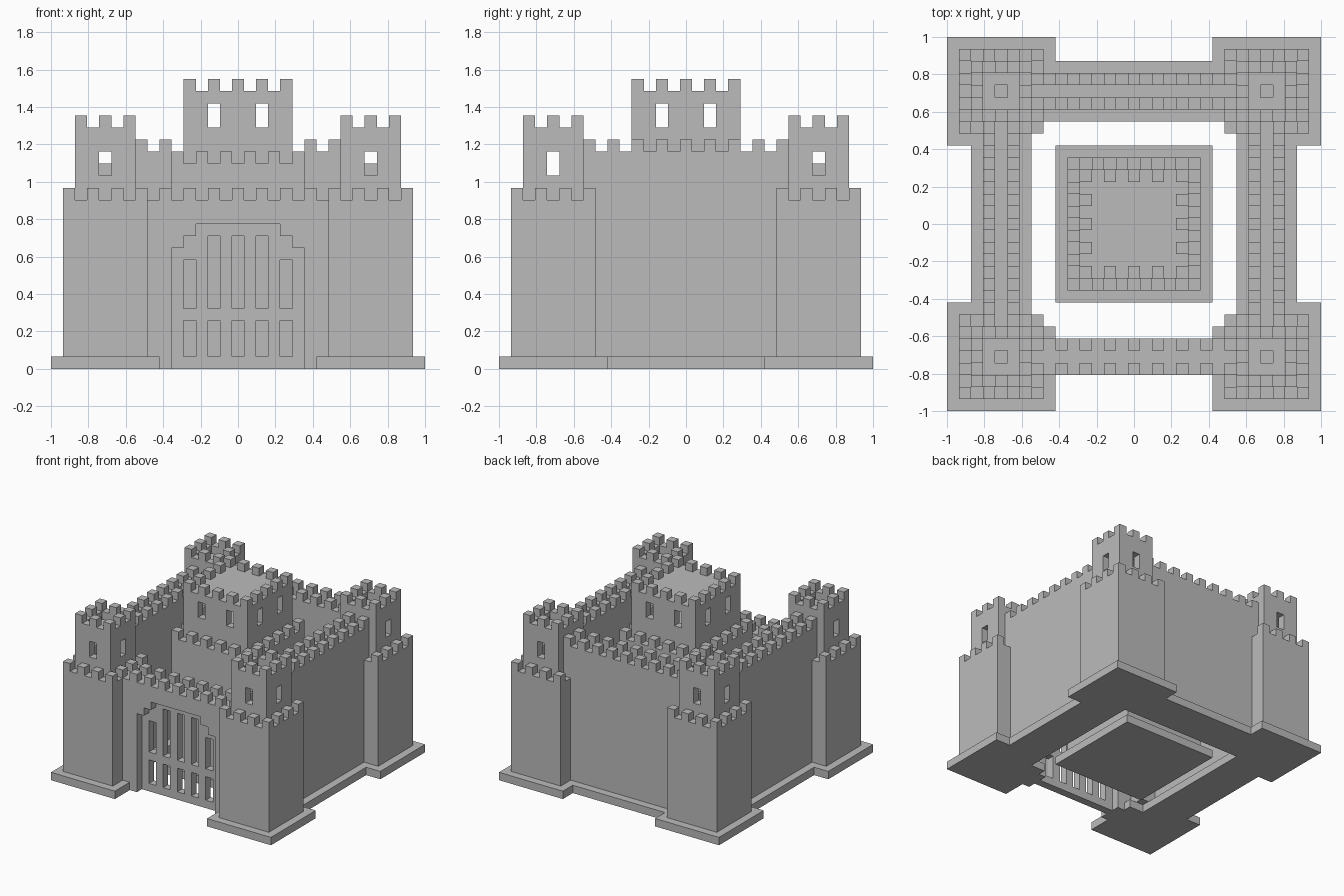
import bpy, bmesh

if "Cube" in bpy.data.objects:
    bpy.data.objects.remove(bpy.data.objects["Cube"])

U = 2 / 31          # one building block

stone = bpy.data.materials.new("grey_stone")
stone.diffuse_color = (0.5, 0.5, 0.5, 1)
stone.use_nodes = True
stone.node_tree.nodes["Principled BSDF"].inputs["Base Color"].default_value = stone.diffuse_color


def finish(name, bm):
    bmesh.ops.recalc_face_normals(bm, faces=bm.faces)
    me = bpy.data.meshes.new(name)
    bm.to_mesh(me)
    bm.free()
    me.materials.append(stone)
    ob = bpy.data.objects.new(name, me)
    bpy.context.collection.objects.link(ob)
    return ob


def boxes(name, blocks):
    """Object made of boxes (x0, x1, y0, y1, z0, z1) in block units."""
    bm = bmesh.new()
    for x0, x1, y0, y1, z0, z1 in blocks:
        cube = bmesh.ops.create_cube(bm, size=1)
        for v in cube["verts"]:
            v.co = ((x0 + (x1 - x0) * (v.co.x + .5)) * U,
                    (y0 + (y1 - y0) * (v.co.y + .5)) * U,
                    (z0 + (z1 - z0) * (v.co.z + .5)) * U)
    return finish(name, bm)


def block(cx, cy, rx, ry, z0, z1):
    return (cx - rx, cx + rx, cy - ry, cy + ry, z0, z1)


def merlon_ring(cx, cy, n, z):
    """Every second block along the rim of a square reaching n blocks from its centre."""
    return [block(cx + i, cy + j, .5, .5, z, z + 1)
            for i in range(-n, n + 1, 2) for j in range(-n, n + 1, 2)
            if max(abs(i), abs(j)) == n]


def cut(ob, cutters):
    bpy.context.view_layer.objects.active = ob
    for c in cutters:
        tool = boxes("cutter", [c])
        tool.hide_render = True
        mod = ob.modifiers.new("cut", 'BOOLEAN')
        mod.operation, mod.solver, mod.object = 'DIFFERENCE', 'EXACT', tool
        bpy.ops.object.modifier_apply(modifier=mod.name)
        bpy.data.objects.remove(tool)


def turn(b, side):
    """Move a block laid out on the +x side to another side."""
    x0, x1, y0, y1, z0, z1 = b
    return {"right": b, "left": (-x1, -x0, y0, y1, z0, z1),
            "back": (y0, y1, x0, x1, z0, z1)}[side]


# corner towers with their foundations
for sx, sy, label in ((-1, -1, "front_left"), (1, -1, "front_right"),
                      (-1, 1, "back_left"), (1, 1, "back_right")):
    cx, cy = 11 * sx, 11 * sy
    boxes("foundation_" + label, [block(12 * sx, cy, 3.5, 4.5, 0, 1),
                                  block(7.5 * sx, 12 * sy, 1, 3.5, 0, 1)])
    boxes("tower_" + label, [block(cx, cy, 3.5, 3.5, 1, 14)])
    boxes("tower_merlons_" + label, merlon_ring(cx, cy, 3, 14))
    turret = boxes("turret_" + label, [block(cx, cy, 2.5, 2.5, 14, 20)])
    cut(turret, [block(cx, cy, 1.5, 1.5, 15, 18),       # room
                 block(cx, cy, 1.5, 1.5, 19, 21),       # sunken roof deck
                 block(cx, cy, .5, .5, 17.5, 19.5),     # hatch
                 block(cx, cy, 3, .5, 16, 18),          # windows
                 block(cx, cy, .5, 3, 16, 18)])
    boxes("turret_merlons_" + label, merlon_ring(cx, cy, 2, 20))

# high walls with a sunken walk between two parapets
for side in ("left", "right", "back"):
    wall = [block(11, 0, .5, 8.5, 1, 17)]
    for x in (10, 12):
        wall.append(block(x, 0, .5, 8.5, 1, 18))
        wall += [block(x, y, .5, .5, 18, 19) for y in range(-8, 9, 2)]
    boxes("wall_" + side, [turn(b, side) for b in wall])
    boxes("wall_foundation_" + side, [turn(block(11, 0, 2.5, 6.5, 0, 1), side)])

# front wall with a stepped gateway
half = [(3.5, 12), (3.5, 11), (4.5, 11), (4.5, 10), (5.5, 10), (5.5, 0), (7.5, 0), (7.5, 14)]
outline = half + [(-x, z) for x, z in reversed(half)]
bm = bmesh.new()
face = bm.faces.new([bm.verts.new((x * U, -12.5 * U, z * U)) for x, z in outline])
ext = bmesh.ops.extrude_face_region(bm, geom=[face])
for v in ext["geom"]:
    if isinstance(v, bmesh.types.BMVert):
        v.co.y += 3 * U
if face.is_valid and len(face.edges[0].link_faces) == 1:
    bm.faces.new([v for v in face.verts])
bmesh.ops.triangulate(bm, faces=[f for f in bm.faces if len(f.verts) > 4])
finish("gate_wall", bm)
boxes("gate_wall_merlons", [block(x, y, .5, .5, 14, 15)
                            for x in range(-6, 7, 2) for y in (-12, -10)])

# gate grille
grille = [(0, 5.5, 0, 1), (0, 5.5, 4, 5), (0, 3.5, 11, 12)]            # rails
for s in (-1, 1):
    grille += [(s * 1, .5, 1, 11), (s * 3, .5, 1, 11), (s * 5, .5, 1, 9),
               (s * 4.5, 1, 9, 10), (s * 4, .5, 10, 11)]
boxes("gate_grille", [block(x, -11, r, .5, z0, z1) for x, r, z0, z1 in grille])

# central keep
boxes("keep_foundation", [block(0, 0, 6.5, 6.5, 0, 1)])
boxes("keep_lower", [block(0, 0, 5.5, 5.5, 1, 17)])
boxes("keep_lower_merlons", merlon_ring(0, 0, 5, 17))
keep = boxes("keep_upper", [block(0, 0, 4.5, 4.5, 17, 23)])
cut(keep, [block(0, 0, 3.5, 3.5, 18, 22)]
    + [block(s, 0, .5, 5, 20, 22) for s in (-2, 2)]
    + [block(0, s, 5, .5, 20, 22) for s in (-2, 2)])
boxes("keep_upper_merlons", merlon_ring(0, 0, 4, 23))
